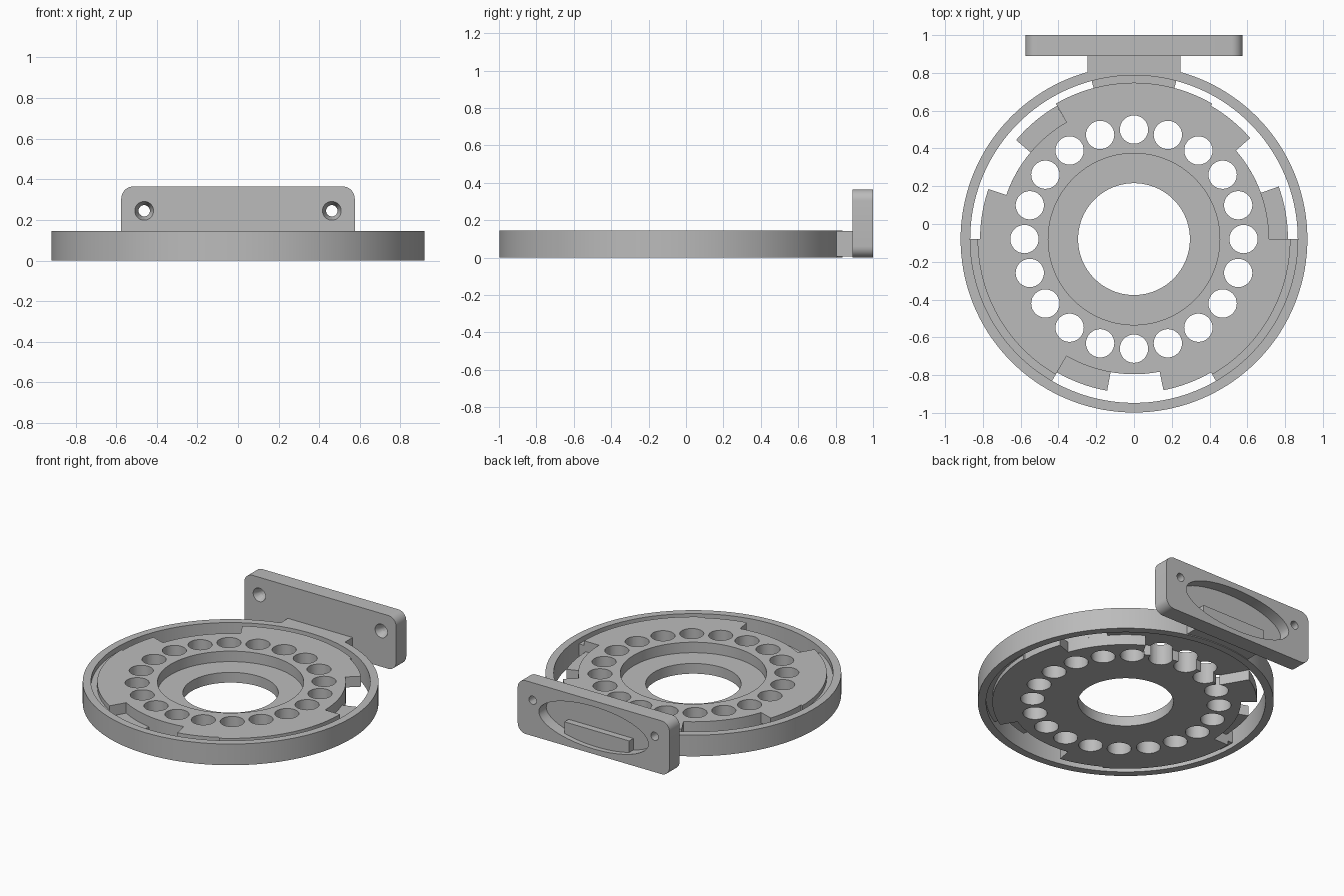
import bpy, bmesh
from math import sin, cos, radians, pi
from mathutils import Matrix, Vector

if "Cube" in bpy.data.objects:
    bpy.data.objects.remove(bpy.data.objects["Cube"])

CY = -0.08       # centre of the round body in y
TOP = 0.145      # height of the round body
MID = 0.07       # level of the step between lower and upper layers

grey = bpy.data.materials.new("plain grey")
grey.use_nodes = True
grey.diffuse_color = (0.5, 0.5, 0.5, 1)
grey.node_tree.nodes["Principled BSDF"].inputs["Base Color"].default_value = (0.5, 0.5, 0.5, 1)


def finish(name, bm):
    bmesh.ops.recalc_face_normals(bm, faces=bm.faces)
    mesh = bpy.data.meshes.new(name)
    bm.to_mesh(mesh)
    bm.free()
    mesh.materials.append(grey)
    obj = bpy.data.objects.new(name, mesh)
    bpy.context.collection.objects.link(obj)
    return obj


def band(name, sectors, inner, z0, z1, step=2.5):
    """Solid arc or ring; each sector is (start, end, outer radius) in degrees."""
    full = sectors[-1][1] - sectors[0][0] == 360
    bm = bmesh.new()
    columns = []
    for a0, a1, r in sectors:
        n = max(2, round((a1 - a0) / step))
        for i in range(n + 1):
            a = radians(a0 + 0.03 + (a1 - a0 - 0.06) * i / n)
            columns.append([bm.verts.new((q * cos(a), CY + q * sin(a), z))
                            for q, z in ((inner, z0), (r, z0), (r, z1), (inner, z1))])
    pairs = list(zip(columns, columns[1:]))
    if full:
        pairs.append((columns[-1], columns[0]))
    else:
        bm.faces.new(columns[0])
        bm.faces.new(columns[-1])
    for p, q in pairs:
        for k in range(4):
            m = (k + 1) % 4
            bm.faces.new((p[k], p[m], q[m], q[k]))
    return finish(name, bm)


def add_cone(bm, at, r1, r2, depth, along_y=False, stretch=(1, 1, 1), segments=32):
    turn = Matrix.Rotation(-pi / 2 if along_y else 0, 4, 'X')
    bmesh.ops.create_cone(bm, cap_ends=True, segments=segments, radius1=r1, radius2=r2, depth=depth,
                          matrix=Matrix.Translation(at) @ Matrix.Diagonal((*stretch, 1)) @ turn)


def boolean(obj, other, operation):
    mod = obj.modifiers.new(operation.lower(), 'BOOLEAN')
    mod.operation, mod.solver, mod.object = operation, 'EXACT', other
    bpy.context.view_layer.objects.active = obj
    bpy.ops.object.modifier_apply(modifier=mod.name)
    bpy.data.objects.remove(other)


def box(name, lo, hi, corner=0):
    bm = bmesh.new()
    bmesh.ops.create_cube(bm, size=1)
    for v in bm.verts:
        v.co = Vector([lo[i] if v.co[i] < 0 else hi[i] for i in range(3)])
    if corner:
        edges = [e for e in bm.edges if abs(e.verts[0].co.y - e.verts[1].co.y) > 0.01]
        bmesh.ops.bevel(bm, geom=edges, offset=corner, segments=8, profile=0.5, affect='EDGES')
    return finish(name, bm)


# Notched disc: low lugs on the lower layer, high lugs on the upper layer
lower, upper = [], []
for turn in (0, 120, 240):
    tab = 0.6 if turn == 0 else 0.828
    lower += [(turn, turn + 20, 0.815), (turn + 20, turn + 60, 0.715), (turn + 60, turn + 120, tab)]
    upper += [(turn, turn + 41, 0.715), (turn + 41, turn + 60, 0.815), (turn + 60, turn + 120, 0.828)]
disc = band("notched_disc", lower, 0.296, 0, MID)
boolean(disc, band("upper_layer", upper, 0.454, MID, TOP - 0.003), 'UNION')

# Circle of round holes
bm = bmesh.new()
for i in range(20):
    a = 2 * pi * i / 20
    add_cone(bm, (0.58 * cos(a), CY + 0.58 * sin(a), MID), 0.075, 0.075, 0.4)
boolean(disc, finish("hole_cutter", bm), 'DIFFERENCE')

# Outer ring and the webs that tie it to the disc
ring = band("outer_ring", [(0, 360, 0.918)], 0.867, 0, TOP)
parts = [disc, ring]
for name, a0, a1, z0 in (("left_web", 300, 360, 0.03), ("right_web", 180, 240, 0.03),
                         ("rear_web", 75, 105, MID)):
    parts.append(band(name, [(a0, a1, 0.88)], 0.82, z0, 0.11))

# Mounting plate with oval pocket at the back and countersunk screw holes
plate = box("mounting_plate", (-0.575, 0.89, 0), (0.575, 1, 0.365), 0.06)
bm = bmesh.new()
add_cone(bm, (0, 1.02, 0.18), 1, 1, 0.2, True, (0.415, 1, 0.145), 64)
boolean(plate, finish("pocket_cutter", bm), 'DIFFERENCE')
for x in (-0.462, 0.462):
    for r1, r2, y, depth in ((0.028, 0.028, 0.95, 0.3), (0.05, 0.028, 0.91, 0.06)):
        bm = bmesh.new()
        add_cone(bm, (x, y, 0.245), r1, r2, depth, True)
        boolean(plate, finish("screw_cutter", bm), 'DIFFERENCE')

# Bridge from ring to plate, ending inside the pocket
bridge = box("bridge", (-0.245, 0.8, 0.005), (0.245, 0.965, 0.142))
parts += [plate, bridge]

# Smooth the round walls and keep edges sharp
bpy.ops.object.select_all(action='DESELECT')
for obj in parts:
    obj.select_set(True)
bpy.context.view_layer.objects.active = disc
bpy.ops.object.shade_smooth_by_angle(angle=radians(30))
